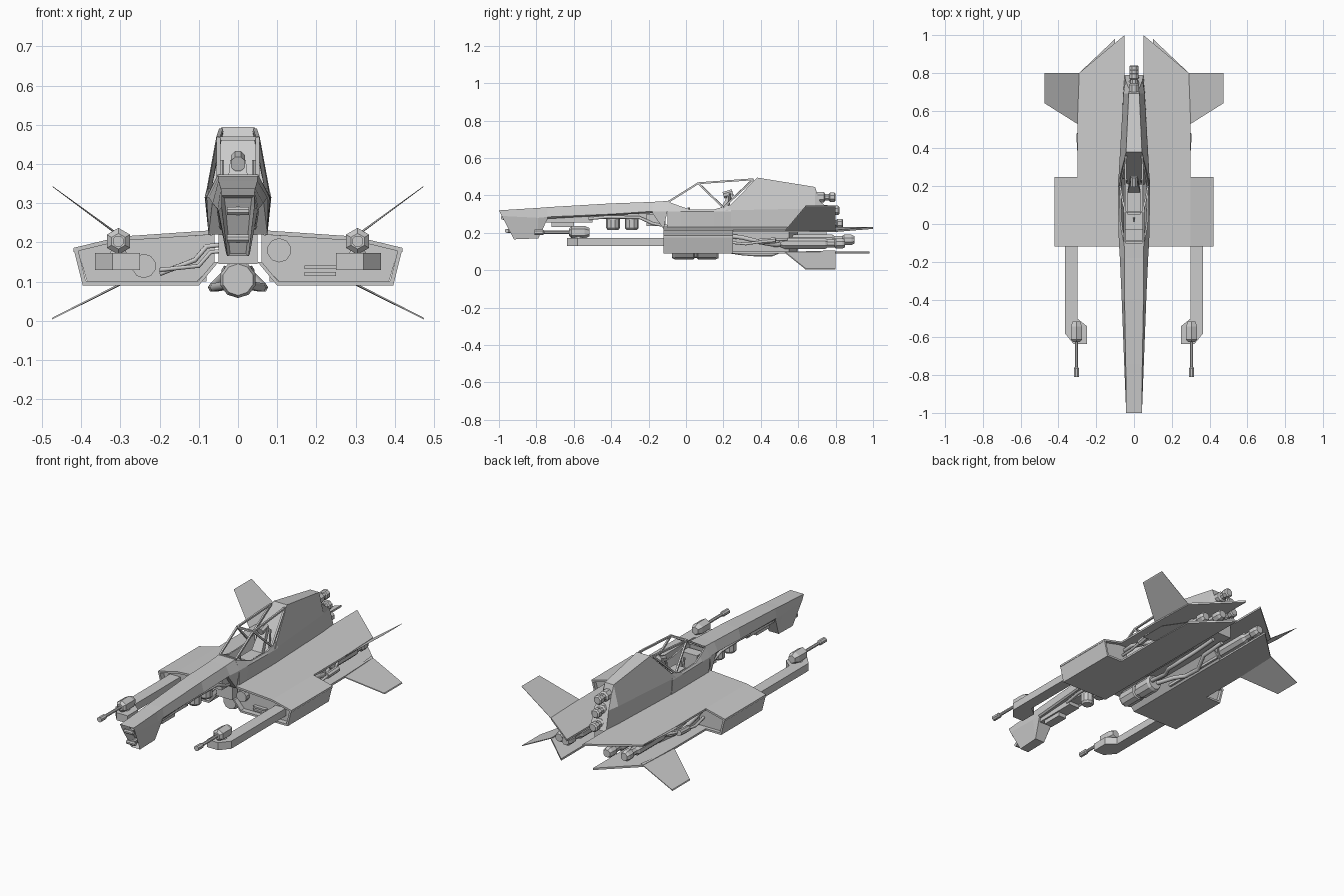
import bpy, bmesh, math
from mathutils import Vector


def finish(name, bm, mirror=False):
    bmesh.ops.recalc_face_normals(bm, faces=bm.faces[:])
    me = bpy.data.meshes.new(name)
    bm.to_mesh(me)
    bm.free()
    ob = bpy.data.objects.new(name, me)
    bpy.context.collection.objects.link(ob)
    if mirror:
        ob.modifiers.new("mirror", 'MIRROR')
    return ob


def loft(name, stations, recess=0):
    """Skin symmetric sections; each station lists right-half (x, y, z), top to bottom."""
    bm = bmesh.new()
    rings = []
    for st in stations:
        pts = list(st) + [(-x, y, z) for x, y, z in reversed(st)]
        rings.append([bm.verts.new(p) for p in pts])
    n = len(rings[0])
    for a, b in zip(rings, rings[1:]):
        for i in range(n):
            j = (i + 1) % n
            bm.faces.new((a[i], a[j], b[j], b[i]))
    front = bm.faces.new(rings[0])
    bm.faces.new(rings[-1][::-1])
    bmesh.ops.recalc_face_normals(bm, faces=bm.faces[:])
    if recess:
        bmesh.ops.inset_region(bm, faces=[front], thickness=0.01)
        bmesh.ops.translate(bm, verts=front.verts[:], vec=(0, recess, 0))
    return finish(name, bm)


def slab(name, pts, vec, mirror=True):
    """Polygon swept along a vector."""
    bm = bmesh.new()
    f = bm.faces.new([bm.verts.new(p) for p in pts])
    new = bmesh.ops.extrude_face_region(bm, geom=[f], use_keep_orig=True)['geom']
    bmesh.ops.translate(bm, verts=[v for v in new if isinstance(v, bmesh.types.BMVert)], vec=vec)
    return finish(name, bm, mirror)


def box(name, x, y, z, mirror=False):
    pts = [(x[0], y[0], z[0]), (x[1], y[0], z[0]), (x[1], y[1], z[0]), (x[0], y[1], z[0])]
    return slab(name, pts, (0, 0, z[1] - z[0]), mirror)


def rod(name, p, q, profile, n=8, mirror=False):
    """Turned part from p to q; profile lists (fraction, radius), or one radius."""
    p, q = Vector(p), Vector(q)
    if not isinstance(profile, list):
        profile = [(0, profile), (1, profile)]
    rot = (q - p).to_track_quat('Z', 'Y')
    bm = bmesh.new()
    rings = []
    for t, r in profile:
        c = p.lerp(q, t)
        rings.append([bm.verts.new(c + rot @ Vector((r * math.cos(a), r * math.sin(a), 0)))
                      for a in [(k + .5) * math.tau / n for k in range(n)]])
    for a, b in zip(rings, rings[1:]):
        for i in range(n):
            bm.faces.new((a[i], a[(i + 1) % n], b[(i + 1) % n], b[i]))
    bm.faces.new(rings[0])
    bm.faces.new(rings[-1])
    return finish(name, bm, mirror)


def pipe(name, pts, r, sides=(1, -1)):
    for s in sides:
        cu = bpy.data.curves.new(name, 'CURVE')
        cu.dimensions = '3D'
        cu.bevel_depth = r
        cu.bevel_resolution = 1
        cu.use_fill_caps = True
        sp = cu.splines.new('POLY')
        sp.points.add(len(pts) - 1)
        for pt, (x, y, z) in zip(sp.points, pts):
            pt.co = (s * x, y, z, 1)
        bpy.context.collection.objects.link(bpy.data.objects.new(name, cu))


# Nose with a recessed gun slot
loft("nose", [
    [(.042, -1, .32), (.042, -.985, .29), (.027, -.92, .165)],
    [(.043, -.79, .333), (.05, -.79, .28), (.03, -.79, .17)],
    [(.044, -.74, .337), (.052, -.74, .285), (.045, -.74, .275)],
    [(.05, -.4, .357), (.065, -.4, .3), (.055, -.4, .295)],
    [(.05, -.18, .365), (.075, -.18, .315), (.065, -.18, .305)],
    [(.052, -.1, .37), (.08, -.1, .315), (.075, -.12, .22)]], recess=.05)
for z in (.21, .28):
    y = -.945 - (z - .165) * .3
    rod("nose_gun", (-.028, y, z), (.028, y, z), .011)
    rod("nose_gun_barrel", (0, y, z), (0, y + .06, z), .012)


# Open cockpit tub
def tub(y, rim_x, rim_z, out_x):
    return [(.045, y, .25), (rim_x - .008, y, rim_z), (rim_x, y, rim_z), (out_x, y, .315), (.075, y, .22)]


loft("cockpit_tub", [tub(-.1, .054, .368, .08), tub(-.03, .068, .342, .082),
                     tub(.02, .074, .325, .083), tub(.15, .077, .325, .085), tub(.24, .074, .35, .085)])
# Aft fuselage with sloping bulkhead
loft("aft_fuselage", [
    [(.042, .38, .495), (.084, .21, .32), (.075, .21, .22)],
    [(.028, .69, .445), (.056, .69, .33), (.058, .69, .22)],
    [(.026, .715, .37), (.045, .76, .33), (.05, .79, .22)]])
# Canopy frame
base, top, back, sill = (.05, -.09, .368), (.05, .065, .465), (.043, .36, .486), (.074, .2, .335)
for p, q in ((base, top), (top, back), (top, sill), (sill, back)):
    rod("canopy_bar", p, q, .007, 4, True)
for p in (base, top):
    rod("canopy_cross_bar", p, (-p[0], p[1], p[2]), .007, 4)
# Seat and controls
box("seat", (-.035, .035), (.05, .17), (.25, .3))
slab("seat_back", [(-.035, .15, .27), (.035, .15, .27), (.02, .23, .41), (-.02, .23, .41)], (0, .025, -.005), False)
rod("headrest", (0, .2, .4), (0, .25, .415), .02)
box("dashboard", (-.048, .048), (-.09, -.03), (.25, .34))
rod("control_stick", (0, .03, .25), (0, .015, .335), .006, 6)
rod("side_lever", (.04, .225, .31), (.04, .235, .41), .005, 6, True)

# Wing skins with pointed tails
t = .011
slab("upper_wing", [(.05, -.12, .232), (.3, -.12, .215), (.3, .53, .215), (.29, .8, .2155), (.05, 1, .232)], (0, 0, -t))
slab("upper_wing_tip", [(.3, -.12, .215), (.42, -.12, .186), (.42, .25, .186), (.3, .25, .215)], (0, 0, -t))
slab("wing_end", [(.42, -.12, .186), (.396, -.12, .09), (.396, .25, .09), (.42, .25, .186)], (-t, 0, 0))
slab("lower_wing", [(.1, -.12, .09), (.396, -.12, .09), (.396, .25, .09), (.3, .25, .09),
                    (.3, .53, .09), (.29, .8, .09), (.1, .98, .09)], (0, 0, t))
slab("keel_wall", [(.1, -.12, .09), (.05, -.12, .15), (.05, .6, .15), (.1, .6, .09)], (t, 0, 0))
box("keel_ceiling", (-.05, .05), (-.12, .75), (.145, .225))
# Swept fins
slab("upper_fin", [(.3, .53, .214), (.475, .64, .345), (.475, .8, .345), (.29, .8, .212)], (-.004, 0, -.005))
slab("lower_fin", [(.3, .53, .092), (.475, .64, .003), (.475, .8, .003), (.28, .8, .1)], (-.003, 0, .006))
# Inner wing structure
slab("wing_core", [(.06, -.09, .145), (.105, -.09, .1), (.385, -.09, .1), (.408, -.09, .178), (.3, -.09, .205), (.06, -.09, .22)],
     (0, .32, 0))
slab("aft_core", [(.08, .2, .1), (.25, .2, .1), (.2, .55, .1), (.08, .6, .1)], (0, 0, .107))

# Front equipment of the wings
rod("front_drum", (.105, -.12, .18), (.105, -.05, .18), .031, 10)
rod("front_drum_small", (-.24, -.115, .14), (-.24, -.05, .14), .031, 10)
pipe("front_pipe", [(-.03, -.1, .195), (-.08, -.105, .19), (-.11, -.105, .155), (-.2, -.105, .12)], .007, (1,))
pipe("front_pipe", [(-.03, -.11, .18), (-.07, -.112, .175), (-.1, -.112, .14), (-.2, -.112, .13)], .006, (1,))
for z in (.115, .132):
    box("vent_slat", (.17, .25), (-.11, -.08), (z, z + .009))

# Weapon booms
slab("boom", [(.365, -.08, .13), (.365, -.58, .13), (.32, -.635, .13), (.25, -.635, .13), (.25, -.54, .13),
              (.3, -.5, .13), (.3, -.08, .13)], (0, 0, .043))
rod("gun_pedestal", (.305, -.575, .17), (.305, -.575, .193), [(0, .025), (.5, .018), (1, .025)], 8, True)
rod("gun_housing", (.305, -.625, .203), (.305, -.515, .203), [(0, .02), (.12, .034), (.75, .034), (1, .022)], 6, True)
rod("gun_barrel", (.305, -.81, .203), (.305, -.62, .203),
    [(0, .015), (.24, .015), (.28, .009), (1, .009)], 8, True)

# Belly tank between the wings
rod("belly_tank", (0, -.075, .105), (0, .175, .105), [(0, .04), (.06, .047), (.46, .047), (.48, .041), (.54, .041), (.56, .047), (.94, .047), (1, .04)], 10)
pipe("belly_pipe", [(.02, .17, .11), (.03, .3, .09), (.06, .36, .085), (.065, .46, .085), (.03, .55, .12), (.03, .7, .13)], .012)
# Machinery under the nose
box("nose_tray", (-.034, .034), (-.76, -.5), (.255, .295))
box("nose_tray_pod", (-.025, .025), (-.72, -.6), (.232, .256))
box("nose_spine", (-.03, .03), (-.5, -.12), (.275, .305))
for y in (-.39, -.29):
    rod("nose_canister", (0, y, .215), (0, y, .29), [(0, .028), (.15, .037), (.75, .037), (1, .028)], 10)
pipe("nose_pipe", [(.035, -.52, .275), (.042, -.42, .285), (.045, -.25, .282), (.04, -.18, .25), (.04, -.1, .235)], .009)
box("neck_block", (-.045, .045), (-.21, -.11), (.235, .3))

# Engines between the wing skins
jet = [(0, .018), (.08, .031), (.7, .031), (.74, .022), (.84, .022), (.86, .03), (.96, .03), (1, .022)]
rod("inner_engine", (.13, .5, .162), (.13, .9, .162), jet, 8, True)
rod("outer_engine", (.205, .5, .143), (.205, .85, .143), jet, 8, True)
pipe("engine_pipe", [(.255, .22, .185), (.27, .3, .175), (.265, .42, .145), (.23, .48, .135), (.2, .52, .143)], .013)
pipe("engine_pipe_thin", [(.27, .22, .15), (.285, .32, .14), (.29, .45, .16), (.25, .54, .165)], .008)
rod("pipe_joint", (.285, .39, .152), (.29, .48, .16), .017, 8, True)
# Stacked tail thrusters
for z, y in ((.39, .8), (.32, .82), (.25, .84)):
    rod("tail_thruster", (0, y - .14, z), (0, y, z), [(0, .03), (.55, .03), (.6, .02), (.75, .02), (.78, .027), (.95, .027), (1, .02)], 8)
